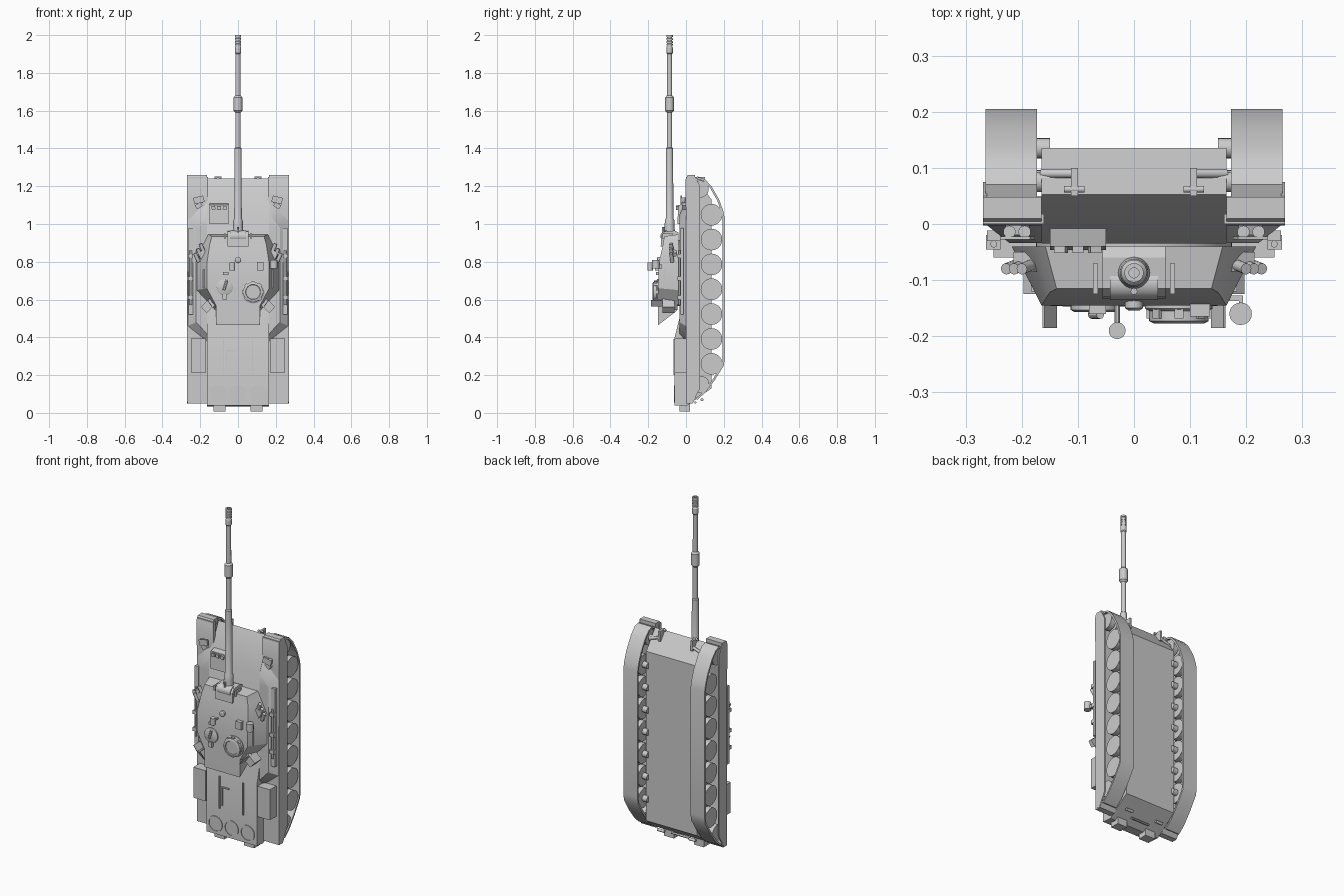
import bpy, bmesh, math
from mathutils import Vector


def make(name, verts, faces):
    me = bpy.data.meshes.new(name)
    bm = bmesh.new()
    vs = [bm.verts.new(v) for v in verts]
    for f in faces:
        bm.faces.new([vs[i] for i in f])
    bmesh.ops.recalc_face_normals(bm, faces=bm.faces)
    bm.to_mesh(me)
    bm.free()
    ob = bpy.data.objects.new(name, me)
    bpy.context.collection.objects.link(ob)
    return ob


def prism(name, pts, x0, x1):
    """Extrude a (y, z) profile along x."""
    n = len(pts)
    v = [(x, y, z) for x in (x0, x1) for y, z in pts]
    f = [tuple(range(n)), tuple(range(n, 2 * n))]
    f += [(i, (i + 1) % n, n + (i + 1) % n, n + i) for i in range(n)]
    return make(name, v, f)


def box(name, x, y, z, rot=0):
    c = Vector(((x[0] + x[1]) / 2, (y[0] + y[1]) / 2, (z[0] + z[1]) / 2))
    d = [abs(a[1] - a[0]) / 2 for a in (x, y, z)]
    ob = prism(name, [(-d[1], -d[2]), (d[1], -d[2]), (d[1], d[2]), (-d[1], d[2])], -d[0], d[0])
    ob.location = c
    ob.rotation_euler[1] = rot
    return ob


def turned(name, base, axis, prof, n=24):
    """Turn a (radius, height) profile around an axis from a base point."""
    q = Vector((0, 0, 1)).rotation_difference(Vector(axis))
    v, f = [], []
    for r, h in prof:
        for i in range(n):
            a = 2 * math.pi * i / n
            v.append(Vector(base) + q @ Vector((r * math.cos(a), r * math.sin(a), h)))
    for k in range(len(prof) - 1):
        for i in range(n):
            j = (i + 1) % n
            f.append((k * n + i, k * n + j, k * n + n + j, k * n + n + i))
    f += [tuple(range(n)), tuple(range(len(v) - n, len(v)))]
    return make(name, v, f)


def cyl(name, p, q, r, n=20):
    d = Vector(q) - Vector(p)
    return turned(name, p, d.normalized(), [(r, 0), (r, d.length)], n)


def loft(name, low, high):
    """Symmetric body from two half outlines, listed nose to tail."""
    n = len(low)
    v = []
    for ring in (low, high):
        for s in (1, -1):
            v += [(s * x, y, z) for x, y, z in ring]
    f = []
    for i in range(n - 1):
        f += [(i, i + 1, n + i + 1, n + i), (2 * n + i, 2 * n + i + 1, 3 * n + i + 1, 3 * n + i)]
        f += [(i, i + 1, 2 * n + i + 1, 2 * n + i), (n + i, n + i + 1, 3 * n + i + 1, 3 * n + i)]
    for i in (0, n - 1):
        f.append((i, n + i, 3 * n + i, 2 * n + i))
    return make(name, v, f)


UP = (0, -1, 0)

# Hull: long centre body, then the sloped upper sides
prism("hull_body", [(.135, .13), (.135, 1.13), (.053, 1.24), (-.035, 1.05), (-.035, .5),
                    (-.06, .40), (-.06, .04), (0, .035)], -.165, .165)
loft("upper_hull", [(.165, 0, 1.12), (.265, 0, 1.02), (.265, 0, .46), (.165, 0, .38)],
     [(.165, -.034, 1.05), (.222, -.034, .98), (.222, -.034, .48), (.165, -.034, .42)])

# Running gear, mirrored left and right
track = [(.06, .07), (.1, .105), (.15, .17), (.2, .25), (.205, .29), (.205, 1.03), (.197, 1.07),
         (.175, 1.13), (.135, 1.2), (.1, 1.237), (.07, 1.247), (.035, 1.235), (.02, 1.2), (.02, .12), (.035, .08)]
for s, side in ((1, "right"), (-1, "left")):
    n = len(track)
    cy, cz = .11, .65
    inner = []
    for i in range(n):
        a, b = Vector(track[i - 1]), Vector(track[(i + 1) % n])
        t = (b - a).normalized()
        inner.append((track[i][0] - .011 * t.y, track[i][1] + .011 * t.x))
    v = [(s * x, y, z) for loop in (track, inner) for x in (.173, .265) for y, z in loop]
    f = []
    for i in range(n):
        j = (i + 1) % n
        f += [(i, j, n + j, n + i), (2*n + i, 2*n + j, 3*n + j, 3*n + i),
              (i, j, 2*n + j, 2*n + i), (n + i, n + j, 3*n + j, 3*n + i)]
    make("track_" + side, v, f)
    wheels = [(.135, .26 + .1315 * i, .057) for i in range(7)] + [(.075, 1.185, .045), (.078, .15, .045)]
    for y, z, r in wheels:
        for x0, x1 in ((.18, .212), (.226, .258)):
            turned("road_wheel", (s * x0, y, z), (s, 0, 0), [(r, 0), (r, x1 - x0)], 28)
        cyl("axle", (s * .15, y, z), (s * .255, y, z), .018)
    # Fender, skirt and front mudguard
    box("fender_" + side, (s * .16, s * .266), (0, .018), (.05, 1.25))
    prism("skirt_" + side, [(0, .06), (.03, .05), (.075, .13), (.075, 1.2), (.05, 1.25), (0, 1.25)], s * .262, s * .269)
    prism("front_mudguard_" + side, [(-.003, 1.09), (-.003, 1.235), (.01, 1.26), (.048, 1.26), (.048, 1.235), (.02, 1.22), (.02, 1.09)],
          s * .165, s * .269)
    prism("rear_mudguard_" + side, [(0, .08), (0, .05), (.035, .05), (.05, .075), (.04, .08)], s * .165, s * .268)
    # Rear stowage boxes, exhausts, tow hooks
    box("stowage_box_" + side, (s * .17, s * .25), (-.06, .002), (.215, .395))
    box("exhaust_box_" + side, (s * .065, s * .13), (-.035, .02), (.008, .05))
    cyl("tow_shackle", (s * .125, .062, 1.245), (s * .088, .062, 1.245), .006)
    box("tow_lug", (s * .1, s * .112), (.05, .1), (1.19, 1.25))
    cyl("tow_pin", (s * .105, .09, 1.21), (s * .165, .09, 1.19), .008)
    cyl("rear_tow_hook", (s * .08, .085, .07), (s * .125, .085, .07), .008)
    # Headlights with guards on the glacis shoulders
    for x in (.195, .222):
        turned("headlight", (s * x, -.014, 1.11), (0, 0, 1), [(.006, 0), (.011, .01), (.011, .03)], 16)
    box("headlight_guard", (s * .18, s * .235), (-.028, -.022), (1.11, 1.145), s * .25)
    box("lamp_bracket", (s * .19, s * .225), (-.02, 0), (1.085, 1.11), s * .6)
    # Side tool rails
    box("side_rack", (s * .238, s * .262), (-.03, -.012), (.52, .98))
    cyl("tool_bar", (s * .25, -.036, .57), (s * .25, -.036, .86), .006, 12)
    for z in (.6, .7, .82):
        box("tool_clamp", (s * .238, s * .264), (-.045, -.02), (z, z + .022))
    # Engine deck grooves
    box("deck_rib", (s * .073, s * .08), (-.066, -.058), (.2, .39))
    # Smoke launchers
    for i in range(3):
        x, z = .18 + .014 * i, .87 - .025 * i
        cyl("smoke_launcher", (s * x, -.072, z - .02), (s * (x + .02), -.08, z + .025), .01, 14)
    box("launcher_base", (s * .165, s * .205), (-.085, -.05), (.81, .86), s * .5)
    # Turret rear corner bins and thin side plates
    box("turret_bin", (s * .125, s * .19), (-.125, -.06), (.545, .59), s * .75)
    box("side_plate", (s * .148, s * .152), (-.185, -.1), (.56, .60), s * .6)
    box("grab_rail", (s * .176, s * .184), (-.12, -.1), (.66, .76))
    box("lifting_eye", (s * .064, s * .073), (-.125, -.07), (.92, .95))

# Engine deck fans, centre bracket and rear details
for x in (-.105, 0, .105):
    turned("deck_fan", (x, -.058, .1), UP, [(.046, 0), (.046, .006), (.04, .006), (.04, .003)], 32)
box("deck_handle", (-.063, -.057), (-.066, -.058), (.22, .33))
box("deck_handle_top", (-.063, -.015), (-.066, -.058), (.325, .332))
cyl("rear_tow_bar", (-.06, .05, .055), (.06, .05, .055), .006, 12)

# Driver hatch with periscopes
prism("driver_visor", [(0, 1.11), (-.04, 1.10), (-.046, 1.0), (-.03, 1.0)], -.15, -.05)
for i in range(-1, 2):
    box("driver_periscope", (-.11 + .03 * i, -.09 + .03 * i), (-.052, -.03), (1.075, 1.095), .25 * i)

# Turret: faceted body, ring, mantlet
loft("turret",
     [(.158, -.04, .945), (.175, -.04, .91), (.218, -.04, .825), (.218, -.04, .65), (.12, -.045, .545), (.115, -.062, .53)],
     [(.138, -.115, .935), (.15, -.122, .89), (.165, -.145, .79), (.165, -.145, .66), (.117, -.147, .57), (.115, -.147, .465)])
cyl("turret_ring", (0, -.02, .74), (0, -.05, .74), .175, 48)
prism("mantlet", [(-.04, .9), (-.04, .955), (-.06, .965), (-.115, .96), (-.13, .94), (-.134, .88)], -.056, .056)
cyl("mantlet_roll", (-.043, -.105, .935), (.043, -.105, .935), .03)

# Gun: one turned barrel with sleeve, fume extractor and muzzle brake
g = [(.03, .94), (.026, .99), (.025, 1.02), (.02, 1.03), (.019, 1.4), (.014, 1.405), (.014, 1.59),
     (.023, 1.6), (.023, 1.67), (.014, 1.68), (.0135, 1.9), (.017, 1.905), (.017, 1.935)]
for i in range(4):
    z = 1.94 + .015 * i
    g += [(.014, z), (.014, z + .004), (.017, z + .004), (.017, z + .012)]
g += [(.017, 2), (.009, 2), (.009, 1.92)]
turned("gun_barrel", (0, -.087, 0), (0, 0, 1), g, 28)
cyl("coaxial_gun", (0, -.12, .93), (0, -.12, .985), .006, 12)

# Commander cupola
turned("commander_cupola", (.08, -.143, .64), UP,
       [(.06, 0), (.06, .008), (.053, .012), (.053, .03), (.045, .034), (.04, .034), (.038, .029)], 32)
for i in range(8):
    a = i * math.pi / 4
    x, z = .08 + .05 * math.cos(a), .64 + .05 * math.sin(a)
    box("cupola_periscope", (x - .008, x + .008), (-.168, -.15), (z - .008, z + .008), -a)

# Loader hatch and its handle
turned("loader_hatch", (-.07, -.143, .665), UP, [(.043, 0), (.043, .01), (.036, .014)], 28)
box("hatch_hinge", (-.082, -.058), (-.163, -.145), (.6, .63))
cyl("hatch_handle", (-.075, -.162, .65), (-.06, -.162, .7), .007, 12)
box("roof_periscope", (-.08, -.05), (-.16, -.143), (.73, .745))

# Roof sensors
cyl("sensor_stalk", (-.03, -.14, .775), (-.03, -.18, .775), .005, 12)
cyl("sensor_head", (-.03, -.19, .755), (-.03, -.19, .795), .015)
turned("roof_vent", (0, -.136, .81), UP, [(.016, 0), (.016, .014), (.01, .018)], 20)
box("gunner_sight", (.1, .135), (-.165, -.13), (.755, .8))
box("sight_arm", (.13, .193), (-.137, -.127), (.765, .785))
box("sight_post", (.187, .194), (-.16, -.127), (.765, .785))
cyl("side_spotlight", (.19, -.16, .765), (.19, -.16, .81), .02)

bpy.ops.object.select_all(action='SELECT')
bpy.context.view_layer.objects.active = bpy.data.objects["gun_barrel"]
bpy.ops.object.shade_smooth_by_angle(angle=math.radians(30))
